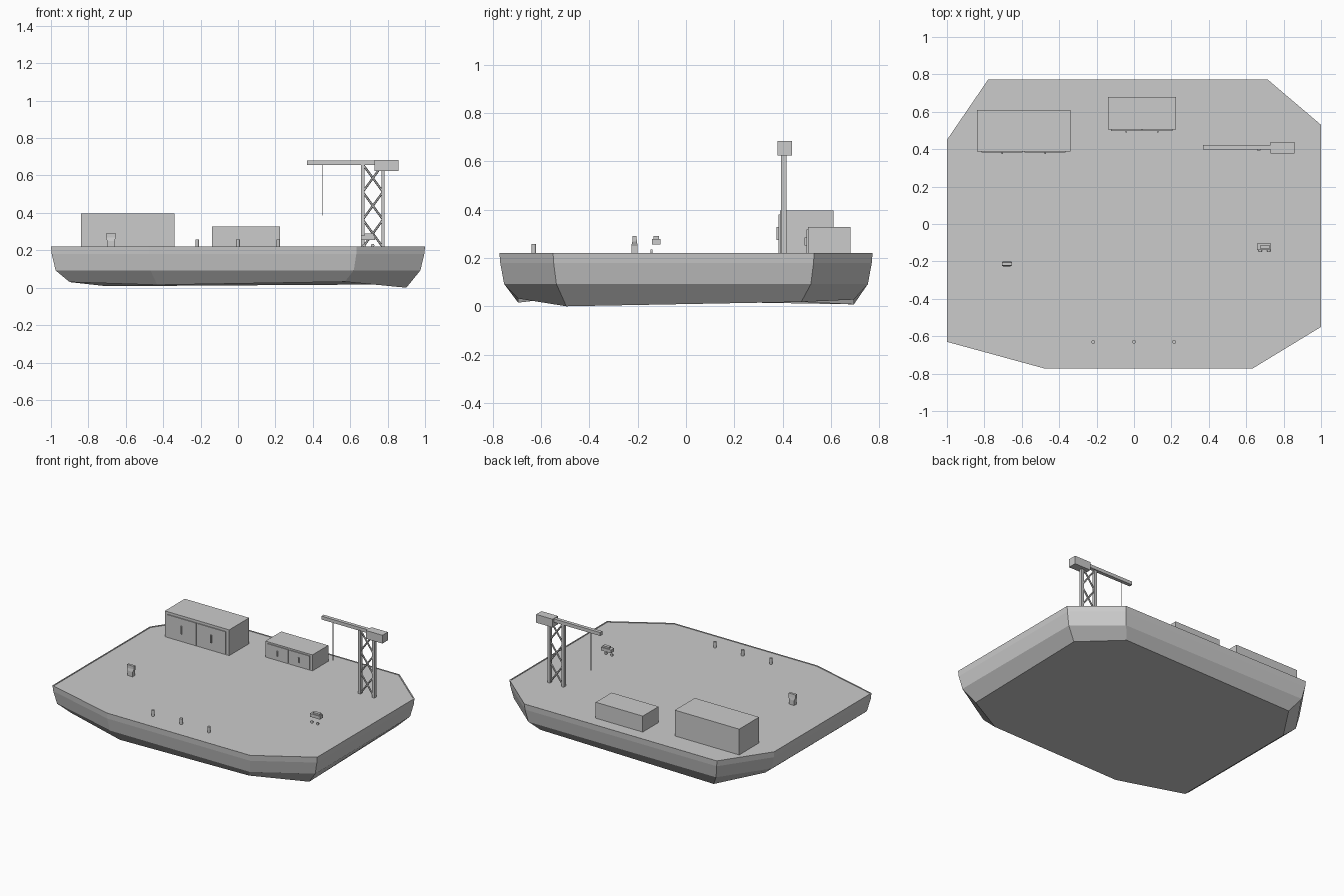
import bpy, bmesh, math
from mathutils import Vector

if "Cube" in bpy.data.objects:
    bpy.data.objects.remove(bpy.data.objects["Cube"])

DECK = 0.216


def mesh_object(name, verts, faces):
    mesh = bpy.data.meshes.new(name)
    mesh.from_pydata(verts, [], faces)
    bm = bmesh.new()
    bm.from_mesh(mesh)
    bmesh.ops.recalc_face_normals(bm, faces=bm.faces)
    bm.to_mesh(mesh)
    bm.free()
    ob = bpy.data.objects.new(name, mesh)
    bpy.context.collection.objects.link(ob)
    return ob


def box(name, x0, x1, y0, y1, z0, z1):
    v = [(x, y, z) for z in (z0, z1) for x, y in ((x0, y0), (x1, y0), (x1, y1), (x0, y1))]
    f = [(3, 2, 1, 0), (4, 5, 6, 7)] + [(i, (i + 1) % 4, (i + 1) % 4 + 4, i + 4) for i in range(4)]
    return mesh_object(name, v, f)


def cylinder(name, a, b, r, sides=8):
    a, b = Vector(a), Vector(b)
    d = b - a
    bpy.ops.mesh.primitive_cylinder_add(vertices=sides, radius=r, depth=d.length, location=(a + b) / 2)
    ob = bpy.context.object
    ob.name = name
    ob.rotation_euler = d.to_track_quat('Z', 'Y').to_euler()
    return ob


# Hull: irregular octagon lofted through rings, ending in a shallow deck recess
outline = [(-1, -0.63), (-0.48, -0.772), (0.635, -0.772), (1, -0.55),
           (1, 0.53), (0.715, 0.772), (-0.78, 0.772), (-1, 0.45)]
keel_z = [0.03, 0.015, 0.032, 0.0, 0.018, 0.028, 0.008, 0.03]
rings = [(0.9, None), (0.975, 0.092), (0.996, 0.18), (1, 0.22), (0.993, 0.22), (0.993, DECK)]
n = len(outline)
verts = [(x * s, y * s, keel_z[i] if z is None else z)
         for s, z in rings for i, (x, y) in enumerate(outline)]
faces = [(k * n + i, k * n + (i + 1) % n, (k + 1) * n + (i + 1) % n, (k + 1) * n + i)
         for k in range(len(rings) - 1) for i in range(n)]
faces += [tuple(range(n))[::-1], tuple(range((len(rings) - 1) * n, len(rings) * n))]
mesh_object("hull", verts, faces)


# Sheds with a pair of door panels and vertical handles on the front
def shed(name, x0, x1, y0, y1, top):
    box(name, x0, x1, y0, y1, DECK, top)
    w, h = x1 - x0, top - DECK
    for i, (a, b) in enumerate(((0.05, 0.49), (0.51, 0.95))):
        box(f"{name}_door_{i}", x0 + a * w, x0 + b * w, y0 - 0.006, y0 + 0.002,
            DECK + 0.005, DECK + h * 0.9)
        cx = x0 + (a + b) / 2 * w
        box(f"{name}_handle_{i}", cx - 0.004, cx + 0.004, y0 - 0.014, y0 - 0.005,
            DECK + h * 0.32, DECK + h * 0.62)


shed("large_shed", -0.84, -0.34, 0.388, 0.61, 0.397)
shed("small_shed", -0.14, 0.225, 0.504, 0.68, 0.328)

# Crane: two legs, cross bracing, cab, jib and cable
legs = (0.667, 0.775)
cy, base, head = 0.405, DECK, 0.66
for i, x in enumerate(legs):
    box(f"crane_leg_{i}", x - 0.009, x + 0.009, cy - 0.011, cy + 0.011, base, head)
step = (head - base) / 3
for k in range(3):
    z0, z1 = base + k * step, base + (k + 1) * step
    cylinder(f"crane_brace_{k}_a", (legs[0], cy, z0), (legs[1], cy, z1), 0.006, 6)
    cylinder(f"crane_brace_{k}_b", (legs[1], cy, z0), (legs[0], cy, z1), 0.006, 6)
box("crane_cab", 0.73, 0.857, 0.378, 0.438, 0.625, 0.683)
box("crane_jib", 0.37, 0.735, 0.398, 0.423, 0.656, 0.68)
cylinder("crane_cable", (0.45, 0.41, 0.387), (0.45, 0.41, 0.66), 0.0025, 6)

# Mooring bollards along the front edge
for i, x in enumerate((-0.218, 0, 0.215)):
    cylinder(f"bollard_{i}", (x, -0.63, DECK), (x, -0.63, 0.257), 0.01, 12)

# Control console: narrow pedestal flaring to a wide head
profile = [(0.02, DECK), (0.02, 0.25), (0.027, 0.268), (0.027, 0.29)]
depth = [(-0.226, -0.2), (-0.226, -0.2), (-0.222, -0.203), (-0.222, -0.205)]
cv = []
for (hw, z), (ya, yb) in zip(profile, depth):
    cv += [(-0.68 - hw, ya, z), (-0.68 + hw, ya, z), (-0.68 + hw, yb, z), (-0.68 - hw, yb, z)]
cf = [(k * 4 + i, k * 4 + (i + 1) % 4, k * 4 + 4 + (i + 1) % 4, k * 4 + 4 + i)
      for k in range(3) for i in range(4)]
mesh_object("console", cv, cf + [(3, 2, 1, 0), (12, 13, 14, 15)])

# Small cart with a raised tray and wheels
box("cart_body", 0.657, 0.733, -0.14, -0.105, 0.256, 0.279)
box("cart_tray", 0.677, 0.725, -0.134, -0.111, 0.278, 0.29)
for i, x in enumerate((0.675, 0.72)):
    cylinder(f"cart_wheel_{i}", (x, -0.146, 0.226), (x, -0.139, 0.226), 0.009, 12)
